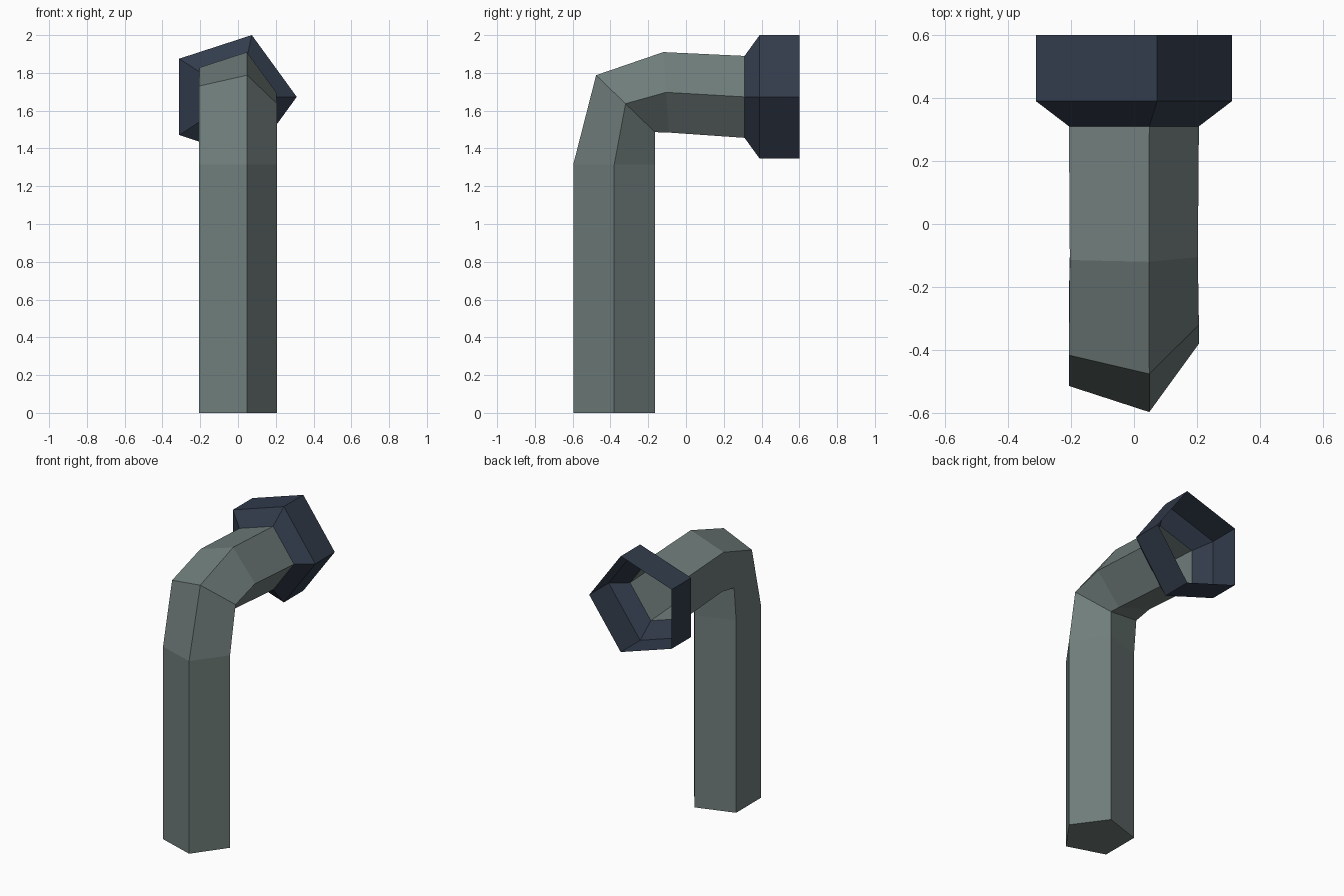
import bpy, bmesh, math

if "Cube" in bpy.data.objects:
    bpy.data.objects.remove(bpy.data.objects["Cube"])

SIDES = 5


def material(name, rgb):
    m = bpy.data.materials.new(name)
    m.diffuse_color = (*rgb, 1)
    m.use_nodes = True
    m.node_tree.nodes["Principled BSDF"].inputs["Base Color"].default_value = m.diffuse_color
    return m


def loft(name, sections, mat, cap_start=False):
    """Skin pentagon sections: (centre x, y, z, radius, outward direction y, z)."""
    bm = bmesh.new()
    rings = []
    for cx, cy, cz, r, uy, uz in sections:
        length = math.hypot(uy, uz)
        uy, uz = uy / length, uz / length
        ring = []
        for i in range(SIDES):
            a = math.tau * i / SIDES
            s = r * math.sin(a)
            ring.append(bm.verts.new((cx + r * math.cos(a), cy + s * uy, cz + s * uz)))
        rings.append(ring)
    for a, b in zip(rings, rings[1:]):
        for i in range(SIDES):
            j = (i + 1) % SIDES
            bm.faces.new((a[i], a[j], b[j], b[i]))
    if cap_start:
        bm.faces.new(rings[0][::-1])
    bmesh.ops.recalc_face_normals(bm, faces=bm.faces)
    # keep the open shell facing outwards
    f = bm.faces[0]
    cx, cy, cz = sections[0][:3]
    mid = f.calc_center_median()
    if f.normal.x * (mid.x - cx) + f.normal.y * (mid.y - cy) + f.normal.z * (mid.z - cz) < 0:
        bmesh.ops.reverse_faces(bm, faces=bm.faces)
    me = bpy.data.meshes.new(name)
    bm.to_mesh(me)
    bm.free()
    me.materials.append(mat)
    ob = bpy.data.objects.new(name, me)
    bpy.context.collection.objects.link(ob)
    return ob


grey = material("grey green metal", (0.16, 0.205, 0.197))
navy = material("dark navy metal", (0.032, 0.045, 0.072))

# Bent pipe, closed at the foot and open at the mouth
PX, PR = -0.022, 0.228
loft("pipe", [
    (PX, -0.38, 0.0, PR, -1, 0),
    (PX, -0.38, 1.315, PR, -1, 0),
    (PX, -0.32, 1.637, PR, -0.155, 0.150),
    (PX, -0.105, 1.697, PR * 0.985, -0.015, 0.213),
    (PX, 0.31, 1.673, PR, 0, 1),
], grey, cap_start=True)

# Flared collar: short cone, then a straight open sleeve
loft("collar", [
    (PX, 0.31, 1.673, PR, 0, 1),
    (-0.033, 0.39, 1.673, 0.344, 0, 1),
    (-0.033, 0.60, 1.673, 0.344, 0, 1),
], navy)
